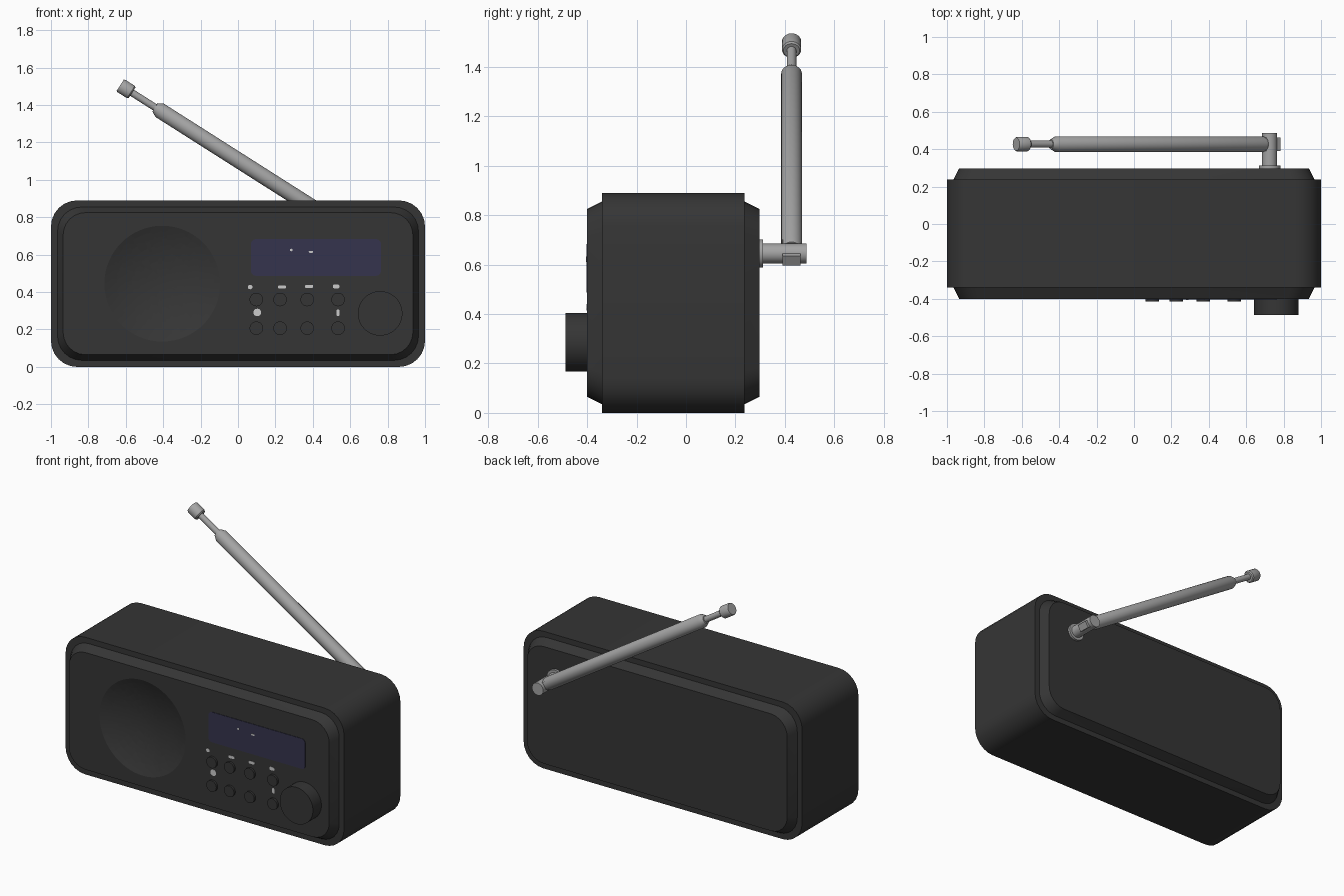
import bpy, bmesh, math
from mathutils import Vector

if "Cube" in bpy.data.objects:
    bpy.data.objects.remove(bpy.data.objects["Cube"])


def material(name, r, g, b):
    m = bpy.data.materials.new(name)
    m.diffuse_color = (r, g, b, 1)
    m.use_nodes = True
    m.node_tree.nodes["Principled BSDF"].inputs["Base Color"].default_value = m.diffuse_color
    return m


BLACK = material("charcoal plastic", 0.036, 0.036, 0.036)
BLUE = material("dark blue screen", 0.036, 0.034, 0.075)
METAL = material("grey metal", 0.37, 0.37, 0.37)
PRINT = material("pale print", 0.6, 0.6, 0.6)


def finish(bm, name, mat, angle=20):
    bmesh.ops.recalc_face_normals(bm, faces=bm.faces)
    me = bpy.data.meshes.new(name)
    bm.to_mesh(me)
    bm.free()
    ob = bpy.data.objects.new(name, me)
    bpy.context.collection.objects.link(ob)
    me.materials.append(mat)
    smooth(ob, angle)
    return ob


def smooth(ob, angle=20):
    bpy.ops.object.select_all(action='DESELECT')
    ob.select_set(True)
    bpy.context.view_layer.objects.active = ob
    bpy.ops.object.shade_smooth_by_angle(angle=math.radians(angle))


def skin(bm, rings):
    """Join equal rings of points into a closed solid."""
    vs = [[bm.verts.new(p) for p in ring] for ring in rings]
    n = len(vs[0])
    for a, b in zip(vs, vs[1:]):
        for i in range(n):
            bm.faces.new((a[i], a[(i + 1) % n], b[(i + 1) % n], b[i]))
    bm.faces.new(vs[0])
    bm.faces.new(vs[-1])


def rounded_loft(name, cx, cz, stations, mat, seg=6):
    """Rounded rectangles (y, half width, half height, radius) lofted along y."""
    rings = []
    for y, w, h, r in stations:
        ring = []
        for q, (sx, sz) in enumerate([(1, 1), (-1, 1), (-1, -1), (1, -1)]):
            for k in range(seg + 1):
                t = math.pi / 2 * (q + k / seg)
                ring.append((cx + sx * (w - r) + r * math.cos(t), y,
                             cz + sz * (h - r) + r * math.sin(t)))
        rings.append(ring)
    bm = bmesh.new()
    skin(bm, rings)
    return finish(bm, name, mat)


def turned(name, origin, axis, profile, mat, seg=32):
    """Profile of (distance along axis, radius) turned about the axis."""
    rot = Vector((0, 0, 1)).rotation_difference(Vector(axis))
    rings = [[Vector(origin) + rot @ Vector((r * math.cos(2 * math.pi * i / seg),
                                             r * math.sin(2 * math.pi * i / seg), d))
              for i in range(seg)] for d, r in profile]
    bm = bmesh.new()
    skin(bm, rings)
    return finish(bm, name, mat, 30)


# Case: full-size shell with a stepped, chamfered front and back
W, H, R = 1.0, 0.445, 0.14
case = rounded_loft("case", 0, H, [
    (y, W - d, H - d, r) for y, d, r in [
        (-0.40, 0.065, 0.12), (-0.34, 0.035, 0.13), (-0.34, 0, R),
        (0.237, 0, R), (0.237, 0.035, 0.13), (0.297, 0.065, 0.12)]], BLACK)

# Speaker: shallow spherical dish cut in the front
depth, rad = 0.06, 0.31
ball = (rad ** 2 + depth ** 2) / (2 * depth)
bpy.ops.mesh.primitive_uv_sphere_add(
    segments=64, ring_count=64, radius=ball,
    location=(-0.405, -0.40 + depth - ball, 0.445), rotation=(math.pi / 2, 0, 0))
cutter = bpy.context.object
cutter.hide_render = True
cutter.data.materials.append(BLACK)
mod = case.modifiers.new("dish", 'BOOLEAN')
mod.object = cutter
mod.solver = 'EXACT'
bpy.context.view_layer.objects.active = case
bpy.ops.object.modifier_apply(modifier="dish")
bpy.data.objects.remove(cutter)
smooth(case)

# Screen
rounded_loft("screen", 0.417, 0.585, [(-0.399, 0.347, 0.098, 0.025),
                                      (-0.403, 0.347, 0.098, 0.025)], BLUE)

# Buttons and tuning knob
for row, z in enumerate((0.36, 0.207)):
    for col, x in enumerate((0.098, 0.225, 0.37, 0.535)):
        turned(f"button_{row}_{col}", (x, -0.39, z), (0, -1, 0),
               [(0, 0.036), (0.024, 0.036)], BLACK)
turned("tuning_knob", (0.76, -0.39, 0.286), (0, -1, 0),
       [(0, 0.119), (0.097, 0.119)], BLACK, 48)

# Small printed marks above the buttons and on the screen
for i, (x, z, w, h) in enumerate([
        (0.065, 0.427, 0.012, 0.012), (0.235, 0.427, 0.022, 0.009),
        (0.38, 0.43, 0.022, 0.009), (0.525, 0.43, 0.018, 0.011),
        (0.103, 0.291, 0.02, 0.02), (0.535, 0.29, 0.008, 0.018),
        (0.285, 0.625, 0.007, 0.007), (0.39, 0.615, 0.012, 0.005)]):
    front = -0.405 if z > 0.5 else -0.402
    r = min(w, h) * 0.9
    rounded_loft(f"printed_mark_{i}", x, z, [(-0.399, w, h, r), (front, w, h, r)], PRINT, 4)

# Aerial mount: flange and pivot post on the back
turned("aerial_flange", (0.725, 0.29, 0.645), (0, 1, 0), [(0, 0.057), (0.022, 0.057)], METAL)
turned("aerial_post", (0.725, 0.30, 0.645), (0, 1, 0), [(0, 0.04), (0.187, 0.04)], METAL)

# Aerial: tongue through the post, tube, thin rod and tip
pivot = Vector((0.725, 0.427, 0.645))
along = Vector((-0.845, 0, 0.537)).normalized()
side = Vector((along.z, 0, -along.x))
bm = bmesh.new()
skin(bm, [[pivot + along * d + side * (a * 0.022) + Vector((0, b * 0.036, 0))
           for a, b in ((1, 1), (-1, 1), (-1, -1), (1, -1))] for d in (-0.055, 0.07)])
finish(bm, "aerial_tongue", METAL)
turned("aerial_tube", pivot, along,
       [(0.03, 0.036), (0.045, 0.042), (1.355, 0.042), (1.385, 0.026)], METAL, 24)
turned("aerial_rod", pivot, along, [(1.37, 0.019), (1.55, 0.019)], METAL, 24)
turned("aerial_tip", pivot, along,
       [(1.53, 0.033), (1.537, 0.039), (1.598, 0.039), (1.605, 0.035)], METAL, 24)
